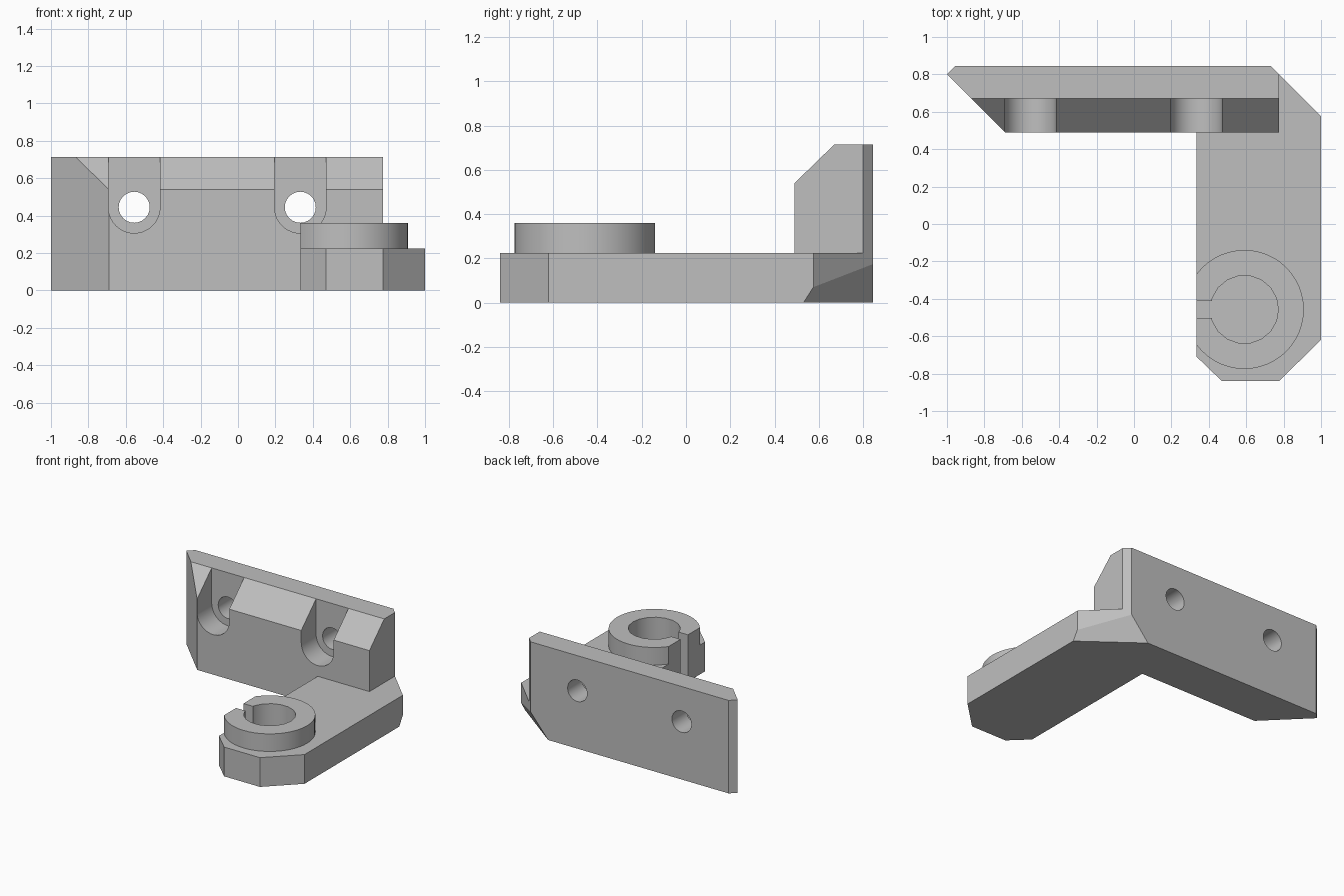
import bpy, bmesh, math
from mathutils import Vector

cube = bpy.data.objects.get("Cube")
if cube:
    bpy.data.objects.remove(cube, do_unlink=True)

grey = bpy.data.materials.new("plain grey")
grey.use_nodes = True
grey.diffuse_color = (0.52, 0.52, 0.52, 1)
grey.node_tree.nodes["Principled BSDF"].inputs["Base Color"].default_value = grey.diffuse_color


def prism(name, outline, direction):
    """Extrude a closed outline of 3D points along a direction."""
    bm = bmesh.new()
    face = bm.faces.new([bm.verts.new(p) for p in outline])
    ext = bmesh.ops.extrude_face_region(bm, geom=[face])["geom"]
    bmesh.ops.translate(bm, vec=Vector(direction),
                        verts=[g for g in ext if isinstance(g, bmesh.types.BMVert)])
    bmesh.ops.recalc_face_normals(bm, faces=bm.faces)
    mesh = bpy.data.meshes.new(name)
    bm.to_mesh(mesh)
    bm.free()
    mesh.materials.append(grey)
    obj = bpy.data.objects.new(name, mesh)
    bpy.context.collection.objects.link(obj)
    return obj


def plan(name, points, z0, z1):
    return prism(name, [(x, y, z0) for x, y in points], (0, 0, z1 - z0))


def arc(cx, cy, r, n, start=0, sweep=360):
    count = n if sweep == 360 else n + 1
    angles = [math.radians(start + sweep * i / n) for i in range(count)]
    return [(cx + r * math.cos(a), cy + r * math.sin(a)) for a in angles]


def slice_off(obj, point, normal):
    """Remove the side the normal points to and cap the cut."""
    bm = bmesh.new()
    bm.from_mesh(obj.data)
    bmesh.ops.bisect_plane(bm, geom=bm.verts[:] + bm.edges[:] + bm.faces[:], dist=1e-5,
                           plane_co=point, plane_no=normal, clear_outer=True)
    bmesh.ops.holes_fill(bm, edges=[e for e in bm.edges if e.is_boundary], sides=0)
    bmesh.ops.recalc_face_normals(bm, faces=bm.faces)
    bm.to_mesh(obj.data)
    bm.free()


def combine(target, tool, operation):
    mod = target.modifiers.new(operation.lower(), "BOOLEAN")
    mod.object, mod.operation, mod.solver = tool, operation, "EXACT"
    bpy.context.view_layer.objects.active = target
    bpy.ops.object.modifier_apply(modifier=mod.name)
    bpy.data.objects.remove(tool, do_unlink=True)


# Upright mounting wall with a sloped front top edge
bracket = plan("corner_bracket", [(-1, 0.8), (-0.955, 0.845), (0.73, 0.845), (0.775, 0.8),
                                  (0.775, 0.49), (-0.69, 0.49)], 0, 0.715)
slice_off(bracket, (0, 0.49, 0.54), (0, -0.175, 0.18))

# Flat arm reaching forward
arm = plan("arm", [(0.335, 0.845), (0.335, -0.71), (0.47, -0.84), (0.775, -0.84),
                   (1, -0.62), (1, 0.575), (0.73, 0.845)], 0, 0.225)
combine(bracket, arm, "UNION")

# Bevel under the back corner
slice_off(bracket, (1, 0.53, 0), (0.0140, 0.0186, -0.0119))

# Collar around the rod socket, flush with the arm's inner side
rod = (0.59, -0.457)
collar = plan("collar", arc(*rod, 0.318, 48), 0.12, 0.36)
slice_off(collar, (0.335, 0, 0), (-1, 0, 0))
combine(bracket, collar, "UNION")

# Blind rod socket and its clamping slit
socket_floor = 0.045
combine(bracket, plan("socket", arc(*rod, 0.182, 18), socket_floor, 0.5), "DIFFERENCE")
slit = [(0.2, -0.502), (0.5, -0.502), (0.5, -0.412), (0.2, -0.412)]
combine(bracket, plan("slit", slit, socket_floor, 0.5), "DIFFERENCE")

# Bolt holes with recesses open at the top
for x in (-0.555, 0.333):
    z = 0.445
    recess = [(x + 0.138, 0.9)] + [(x - 0.138, 0.9)] + arc(x, z, 0.138, 20, 180, 180)
    combine(bracket, prism("recess", [(px, 0.3, pz) for px, pz in recess], (0, 0.37, 0)),
            "DIFFERENCE")
    hole = arc(x, z, 0.083, 24)
    combine(bracket, prism("hole", [(px, 0.5, pz) for px, pz in hole], (0, 0.5, 0)),
            "DIFFERENCE")

# Smooth round walls, crisp edges
bpy.ops.object.select_all(action="DESELECT")
bracket.select_set(True)
bpy.context.view_layer.objects.active = bracket
bpy.ops.object.shade_smooth_by_angle(angle=math.radians(25))
